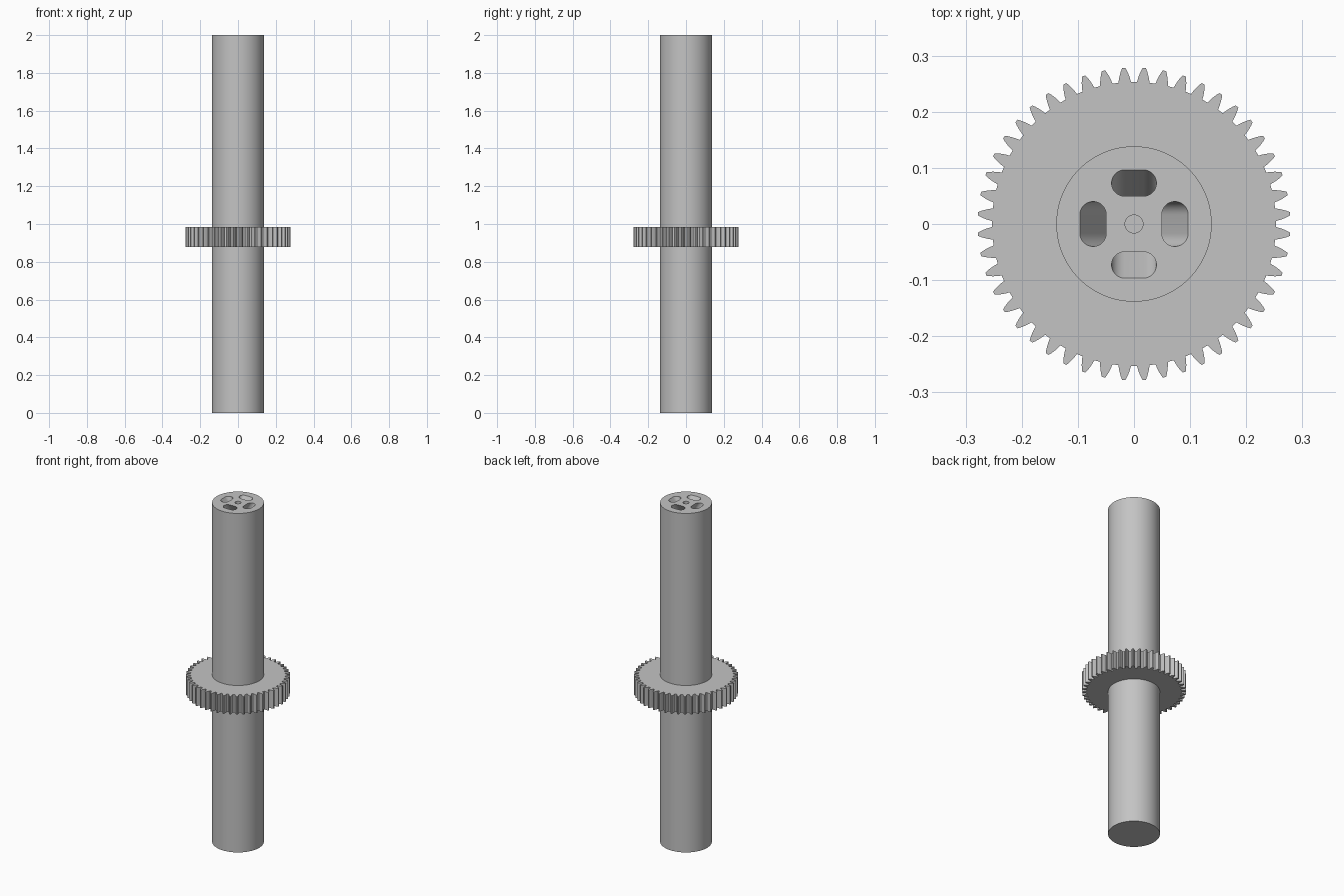
import bpy, bmesh, math
from mathutils import Matrix, Vector

cube = bpy.data.objects.get("Cube")
if cube:
    bpy.data.objects.remove(cube, do_unlink=True)

SHAFT_R, TOP = 0.1385, 2.0
TEETH = 48

metal = bpy.data.materials.new("grey_metal")
metal.use_nodes = True
metal.diffuse_color = (0.55, 0.55, 0.55, 1)
metal.node_tree.nodes["Principled BSDF"].inputs["Base Color"].default_value = (0.55, 0.55, 0.55, 1)


def finish(name, bm):
    """Turn a bmesh into a named metal object."""
    bmesh.ops.recalc_face_normals(bm, faces=bm.faces)
    mesh = bpy.data.meshes.new(name)
    bm.to_mesh(mesh)
    bm.free()
    mesh.materials.append(metal)
    obj = bpy.data.objects.new(name, mesh)
    bpy.context.collection.objects.link(obj)
    return obj


def activate(obj):
    bpy.ops.object.select_all(action='DESELECT')
    obj.select_set(True)
    bpy.context.view_layer.objects.active = obj


def smooth(obj):
    activate(obj)
    bpy.ops.object.shade_smooth_by_angle(angle=math.radians(25))


def cylinder(name, radius, z0, z1, segments):
    bm = bmesh.new()
    bmesh.ops.create_cone(bm, cap_ends=True, segments=segments, radius1=radius, radius2=radius,
                          depth=z1 - z0, matrix=Matrix.Translation((0, 0, (z0 + z1) / 2)))
    return finish(name, bm)


def slanted_slot(name, angle):
    """Rounded slot that leans towards the axis as it goes down."""
    centre, radius, straight, slope = 0.073, 0.0235, 0.0165, 0.577
    turn = Matrix.Rotation(angle, 3, 'Z')
    bm = bmesh.new()
    rings = []
    for z in (TOP + 0.01, TOP - 0.095):
        ring = []
        for side in (1, -1):
            for i in range(17):
                a = math.pi * i / 16 + (0 if side > 0 else math.pi)
                x = centre + (z - TOP) * slope + radius * math.cos(a)
                y = side * straight + radius * math.sin(a)
                ring.append(bm.verts.new(turn @ Vector((x, y, z))))
        rings.append(ring)
    for ring in rings:
        bm.faces.new(ring)
    n = len(rings[0])
    for i in range(n):
        j = (i + 1) % n
        bm.faces.new((rings[0][i], rings[0][j], rings[1][j], rings[1][i]))
    return finish(name, bm)


# Shaft with four slanted slots and a small centre hole in its top
shaft = cylinder("shaft", SHAFT_R, 0, TOP, 96)
cutters = [slanted_slot(f"slot_cutter_{k}", k * math.pi / 2) for k in range(4)]
cutters.append(cylinder("centre_hole_cutter", 0.016, TOP - 0.02, TOP + 0.01, 32))
for cutter in cutters:
    cutter.hide_render = True
    mod = shaft.modifiers.new(cutter.name, 'BOOLEAN')
    mod.operation = 'DIFFERENCE'
    mod.solver = 'EXACT'
    mod.object = cutter
activate(shaft)
for cutter in cutters:
    bpy.ops.object.modifier_apply(modifier=cutter.name)
for cutter in cutters:
    bpy.data.objects.remove(cutter, do_unlink=True)
smooth(shaft)

# Gear ring: one tooth flank (radius, half width), mirrored and repeated
flank = [(0.253, 0.0112), (0.26, 0.0098), (0.267, 0.0078), (0.273, 0.0056), (0.2785, 0.003)]
outline = []
for t in range(TEETH):
    mid = (t + 0.5) * math.tau / TEETH
    outline += [(r, mid - w / r) for r, w in flank]
    outline += [(r, mid + w / r) for r, w in reversed(flank)]

bm = bmesh.new()


def ring_verts(points, z):
    return [bm.verts.new((r * math.cos(a), r * math.sin(a), z)) for r, a in points]


GEAR_LOW, GEAR_HIGH = 0.878, 0.985
bore = [(SHAFT_R - 0.008, a) for r, a in outline]
loops = [ring_verts(bore, GEAR_LOW), ring_verts(outline, GEAR_LOW),
         ring_verts(outline, GEAR_HIGH), ring_verts(bore, GEAR_HIGH)]
count = len(outline)
for k in range(4):
    lower, upper = loops[k], loops[(k + 1) % 4]
    for i in range(count):
        j = (i + 1) % count
        bm.faces.new((lower[i], lower[j], upper[j], upper[i]))
gear = finish("gear_ring", bm)
smooth(gear)
